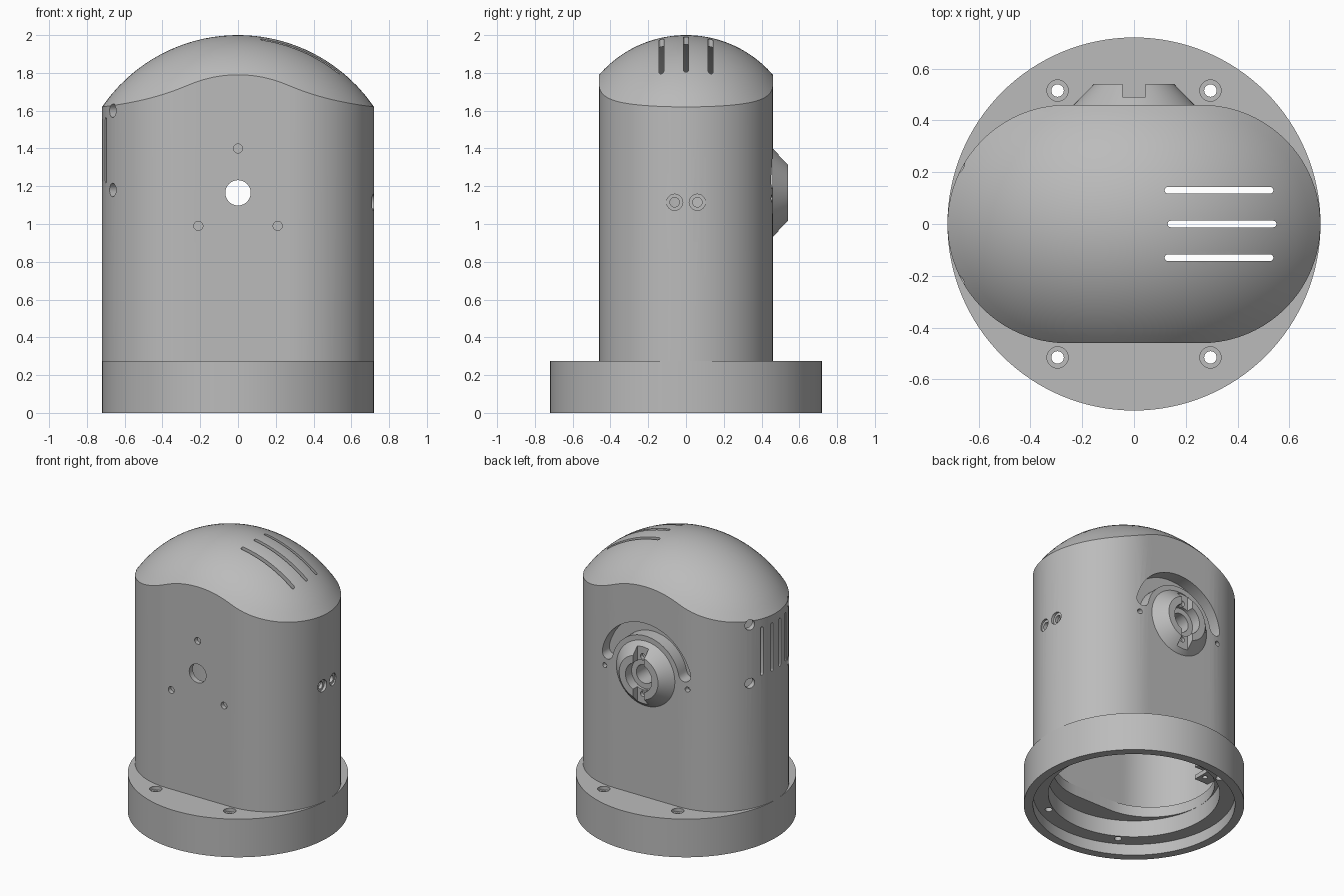
import bpy
import bmesh
from math import sin, cos, pi, sqrt, radians
from mathutils import Matrix, Vector

if "Cube" in bpy.data.objects:
    bpy.data.objects.remove(bpy.data.objects["Cube"])

grey = bpy.data.materials.new("plain_grey")
grey.use_nodes = True
grey.diffuse_color = (0.5, 0.5, 0.5, 1)
grey.node_tree.nodes["Principled BSDF"].inputs["Base Color"].default_value = (0.5, 0.5, 0.5, 1)

HALF, RAD, WALL = 0.26, 0.46, 0.04   # plan outline: straight half length, end radius, wall
BASE_R, BASE_H = 0.72, 0.275
HUB_Z = 1.165


def finish(name, bm):
    bmesh.ops.recalc_face_normals(bm, faces=bm.faces)
    mesh = bpy.data.meshes.new(name)
    bm.to_mesh(mesh)
    bm.free()
    mesh.materials.append(grey)
    ob = bpy.data.objects.new(name, mesh)
    bpy.context.collection.objects.link(ob)
    return ob


def rod(name, a, b, r1, r2=None, seg=48):
    """Cylinder or cone from point a to point b."""
    a, b = Vector(a), Vector(b)
    d = b - a
    bm = bmesh.new()
    m = Matrix.Translation((a + b) / 2) @ d.to_track_quat('Z', 'Y').to_matrix().to_4x4()
    bmesh.ops.create_cone(bm, cap_ends=True, segments=seg, radius1=r1,
                          radius2=r1 if r2 is None else r2, depth=d.length, matrix=m)
    return finish(name, bm)


def box(name, lo, hi):
    bm = bmesh.new()
    lo, hi = Vector(lo), Vector(hi)
    m = Matrix.Translation((lo + hi) / 2) @ Matrix.Diagonal((*(hi - lo), 1))
    bmesh.ops.create_cube(bm, size=1, matrix=m)
    return finish(name, bm)


def stadium(half, r, seg=32, straight=1):
    """Outline with two straight sides and round ends."""
    pts = []
    for side in (1, -1):
        for i in range(seg + 1):
            a = -pi / 2 + pi * i / seg
            pts.append((side * (half + r * cos(a)), side * r * sin(a)))
        for i in range(1, straight):
            pts.append((side * half * (1 - 2 * i / straight), side * r))
    return pts


def prism(name, pts, z0, z1, m=Matrix()):
    bm = bmesh.new()
    face = bm.faces.new([bm.verts.new((x, y, z0)) for x, y in pts])
    new = bmesh.ops.extrude_face_region(bm, geom=[face])["geom"]
    bmesh.ops.translate(bm, vec=(0, 0, z1 - z0),
                        verts=[v for v in new if isinstance(v, bmesh.types.BMVert)])
    bmesh.ops.transform(bm, matrix=m, verts=bm.verts)
    return finish(name, bm)


def combine(target, tool, op='DIFFERENCE'):
    mod = target.modifiers.new("cut", 'BOOLEAN')
    mod.operation, mod.solver, mod.object = op, 'EXACT', tool
    bpy.context.view_layer.objects.active = target
    bpy.ops.object.modifier_apply(modifier=mod.name)
    bpy.data.objects.remove(tool)


def dome(x, y, big=0.872, small=0.609):
    """Roof height: a small arc swept along a larger arc."""
    return 2 - big + sqrt((big - small + sqrt(small ** 2 - y * y)) ** 2 - x * x)


def capsule(name, shrink, z0):
    """Stadium tower with a domed roof."""
    outline = stadium(HALF, RAD - shrink, 40, 12)
    bm = bmesh.new()
    rows = [[bm.verts.new((x, y, z0)) for x, y in outline]]
    rings = 16
    for k in range(rings, 0, -1):
        s = k / rings
        rows.append([bm.verts.new((s * x, s * y, dome(s * x, s * y) - shrink)) for x, y in outline])
    n = len(outline)
    for lower, upper in zip(rows, rows[1:]):
        for i in range(n):
            j = (i + 1) % n
            bm.faces.new((lower[i], lower[j], upper[j], upper[i]))
    top = bm.verts.new((0, 0, 2 - shrink))
    for i in range(n):
        bm.faces.new((rows[-1][i], rows[-1][(i + 1) % n], top))
    bm.faces.new(rows[0])
    return finish(name, bm)


# Hollow domed housing with an inner boss behind the hub
body = capsule("housing", 0, BASE_H)
combine(body, capsule("cavity", WALL, 0.1))
combine(body, rod("boss", (0, 0.33, HUB_Z), (0, 0.43, HUB_Z), 0.41, seg=64), 'UNION')

# Curved slot above the hub
to_back = Matrix.Translation((0, 0, HUB_Z)) @ Matrix.Rotation(pi / 2, 4, 'X')
mid, hw, start, steps = 0.315, 0.045, radians(12), 40
arc = [start + (pi - 2 * start) * i / steps for i in range(steps + 1)]
slot = [((mid + hw) * cos(a), (mid + hw) * sin(a)) for a in arc]
slot += [(mid * cos(arc[-1]) + hw * cos(arc[-1] + pi * i / 8),
          mid * sin(arc[-1]) + hw * sin(arc[-1] + pi * i / 8)) for i in range(1, 8)]
slot += [((mid - hw) * cos(a), (mid - hw) * sin(a)) for a in reversed(arc)]
slot += [(mid * cos(start) + hw * cos(start + pi + pi * i / 8),
          mid * sin(start) + hw * sin(start + pi + pi * i / 8)) for i in range(1, 8)]
combine(body, prism("slot", slot, -0.7, -0.37, to_back))

# Shaft hole through front and back, blind holes around it
combine(body, rod("shaft_hole", (0, -0.6, HUB_Z), (0, 0.6, HUB_Z), 0.067))
for x, z in ((0, 1.4), (-0.21, 0.99), (0.21, 0.99)):
    combine(body, rod("pin_hole", (x, -0.6, z), (x, -0.43, z), 0.024, seg=24))
for x in (-0.33, 0.33):
    combine(body, rod("pin_hole", (x, 0.42, 1.135), (x, 0.6, 1.135), 0.018, seg=24))

# Roof vents
for y in (-0.13, 0, 0.13):
    shift = Matrix.Translation((0.34 if y == 0 else 0.328, y, 0))
    combine(body, prism("vent", stadium(0.197, 0.013, 8), 1.6, 2.2, shift))

# Side louvres and the four screw holes around them
for y in (-0.135, -0.045, 0.045, 0.135):
    m = Matrix.Translation((0, y, 1.39)) @ Matrix.Rotation(pi / 2, 4, 'Y')
    combine(body, prism("louvre", stadium(0.162, 0.012, 8), -0.85, -0.58, m))
for y in (-0.22, 0.22):
    dx = sqrt(RAD ** 2 - y * y)
    for z in (1.18, 1.6):
        combine(body, rod("screw_hole", (-HALF - 0.8 * dx, 0.8 * y, z),
                          (-HALF - 1.2 * dx, 1.2 * y, z), 0.036, seg=24))

# Pair of countersunk holes on the opposite side
for y in (-0.06, 0.06):
    combine(body, rod("hole", (0.6, y, 1.115), (0.8, y, 1.115), 0.025, seg=24))
    combine(body, rod("sink", (0.7, y, 1.115), (0.8, y, 1.115), 0.043, seg=24))

# Round base with stepped recess and screw holes
base = rod("base", (0, 0, 0), (0, 0, BASE_H), BASE_R, seg=128)
combine(base, rod("recess", (0, 0, -0.1), (0, 0, 0.08), 0.66, seg=96))
combine(base, rod("bore", (0, 0, -0.1), (0, 0, 0.2), 0.56, seg=96))
combine(base, prism("opening", [(x, y) for x, y in stadium(0.14, RAD - WALL)], 0.1, 0.4))
for x in (-0.295, 0.295):
    for y in (-0.515, 0.515):
        combine(base, rod("hole", (x, y, -0.1), (x, y, 0.4), 0.024, seg=24))
        combine(base, rod("sink", (x, y, 0.25), (x, y, 0.4), 0.041, seg=32))

# Tapered hub with bore and vertical key slot
hub = rod("hub", (0, 0.455, HUB_Z), (0, 0.54, HUB_Z), 0.238, 0.155, seg=64)
combine(hub, rod("hub_bore", (0, 0.47, HUB_Z), (0, 0.6, HUB_Z), 0.105))
combine(hub, rod("shaft_hole", (0, 0.4, HUB_Z), (0, 0.6, HUB_Z), 0.067))
combine(hub, box("key_slot", (-0.045, 0.49, HUB_Z - 0.3), (0.045, 0.6, HUB_Z + 0.3)))
for dz in (-0.135, 0.135):
    combine(hub, rod("hole", (0, 0.465, HUB_Z + dz), (0, 0.6, HUB_Z + dz), 0.02, seg=24))

# Small clip on the inner end wall
clip = box("inner_clip", (-0.7, -0.06, 0.43), (-0.57, 0.06, 0.55))
combine(clip, box("clip_gap", (-0.64, -0.1, 0.46), (-0.5, 0.1, 0.52)))
combine(clip, rod("hole", (-0.605, 0, 0.4), (-0.605, 0, 0.6), 0.018, seg=16))

# Smooth shading with sharp edges kept
for ob in (body, base, hub, clip):
    bpy.ops.object.select_all(action='DESELECT')
    ob.select_set(True)
    bpy.context.view_layer.objects.active = ob
    bpy.ops.object.shade_smooth_by_angle(angle=radians(28))
